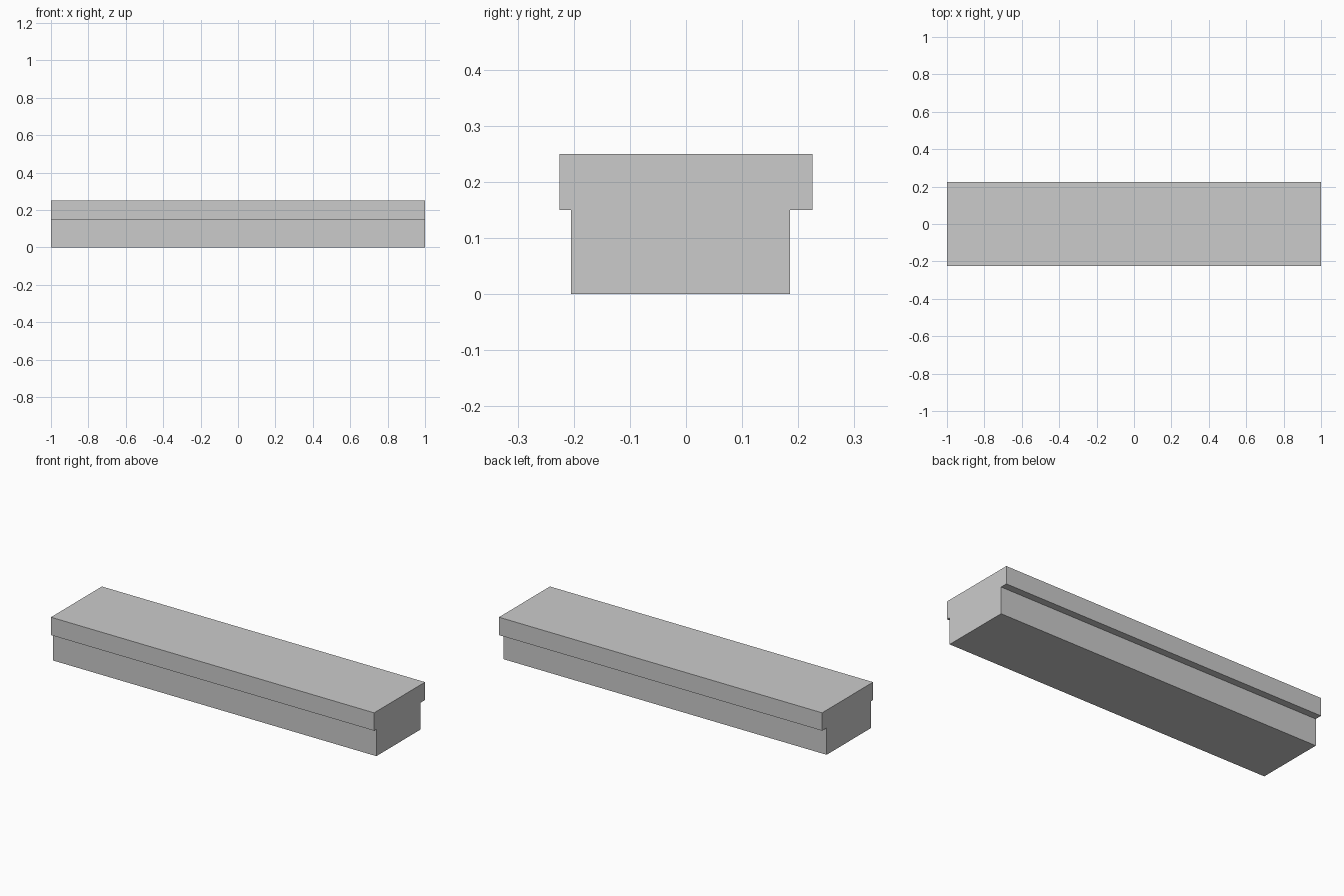
import bpy, bmesh

if "Cube" in bpy.data.objects:
    bpy.data.objects.remove(bpy.data.objects["Cube"])

# T-shaped cross-section (y, z): narrower base under an overhanging cap
profile = [(-0.205, 0), (0.185, 0), (0.185, 0.15), (0.225, 0.15),
           (0.225, 0.25), (-0.225, 0.25), (-0.225, 0.15), (-0.205, 0.15)]

# Extrude the section along the full length of the step
bm = bmesh.new()
face = bm.faces.new([bm.verts.new((-1, y, z)) for y, z in profile])
result = bmesh.ops.extrude_face_region(bm, geom=[face], use_keep_orig=True)
moved = [v for v in result["geom"] if isinstance(v, bmesh.types.BMVert)]
bmesh.ops.translate(bm, verts=moved, vec=(2, 0, 0))
bmesh.ops.recalc_face_normals(bm, faces=bm.faces)

mesh = bpy.data.meshes.new("stepped_block")
bm.to_mesh(mesh)
bm.free()
block = bpy.data.objects.new("stepped_block", mesh)
bpy.context.collection.objects.link(block)
